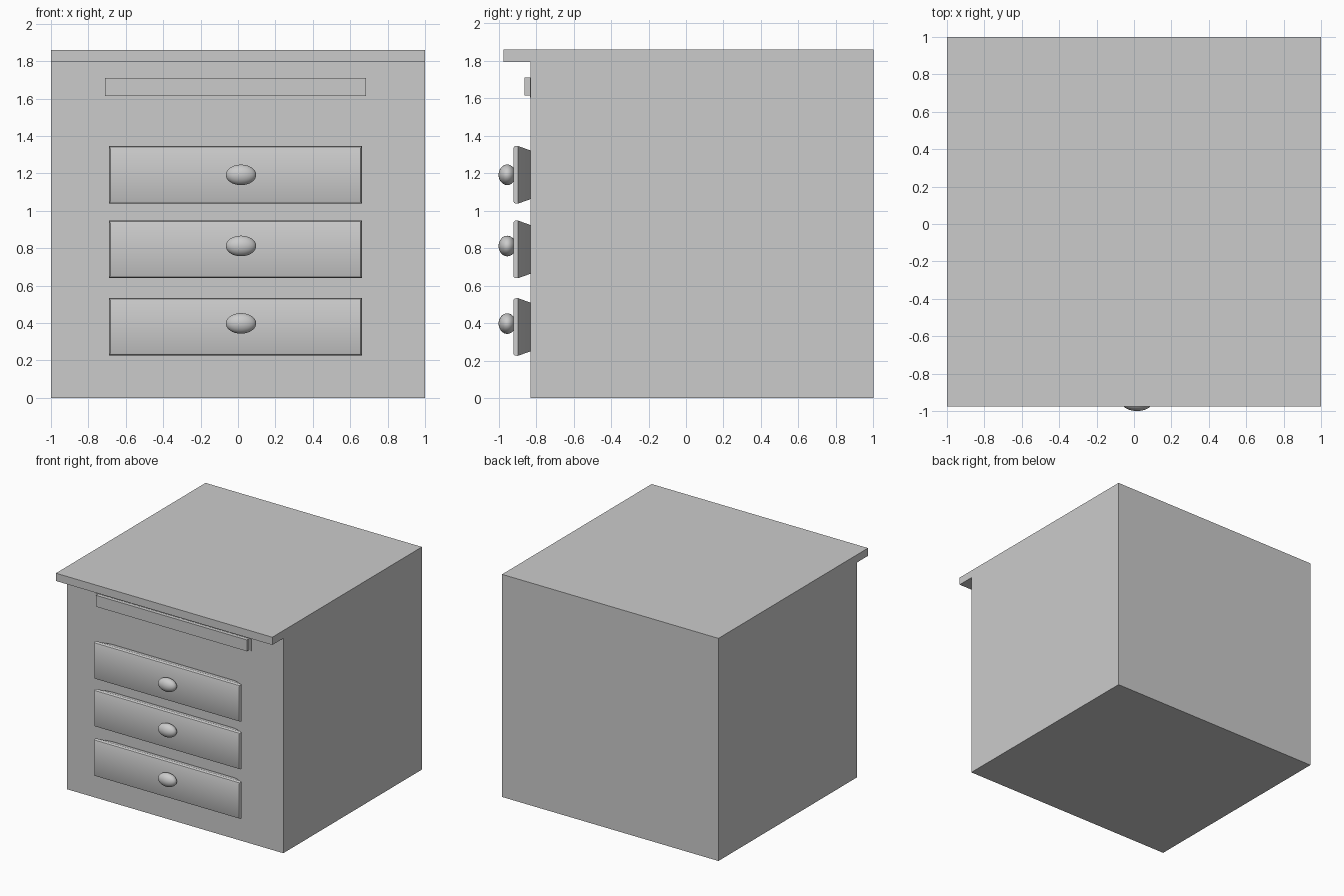
import bpy, bmesh, math

if "Cube" in bpy.data.objects:
    bpy.data.objects.remove(bpy.data.objects["Cube"])


def make_object(name, bm):
    bmesh.ops.recalc_face_normals(bm, faces=bm.faces[:])
    mesh = bpy.data.meshes.new(name)
    bm.to_mesh(mesh)
    bm.free()
    obj = bpy.data.objects.new(name, mesh)
    bpy.context.collection.objects.link(obj)
    return obj


def loft(name, rings):
    """Join closed rings of points into a capped solid."""
    bm = bmesh.new()
    loops = [[bm.verts.new(p) for p in ring] for ring in rings]
    for a, b in zip(loops, loops[1:]):
        n = len(a)
        for i in range(n):
            j = (i + 1) % n
            bm.faces.new((a[i], a[j], b[j], b[i]))
    bm.faces.new(loops[0])
    bm.faces.new(loops[-1])
    return make_object(name, bm)


def rect(y, x0, x1, z0, z1):
    return [(x0, y, z0), (x1, y, z0), (x1, y, z1), (x0, y, z1)]


def smooth(obj):
    bpy.ops.object.select_all(action='DESELECT')
    obj.select_set(True)
    bpy.context.view_layer.objects.active = obj
    bpy.ops.object.shade_smooth_by_angle(angle=math.radians(35))


FRONT = -0.83

# Cabinet body with overhanging top, one side profile swept across x
profile = [(FRONT, 0), (1, 0), (1, 1.86), (-0.975, 1.86), (-0.975, 1.795), (FRONT, 1.795)]
loft("cabinet_body", [[(x, y, z) for y, z in profile] for x in (-1, 1)])

# Pull-out shelf front and the thin, slightly tilted slot plate behind it
loft("shelf_front", [rect(y, -0.71, 0.685, 1.615, 1.71) for y in (-0.862, FRONT)])
plate = [(-0.73, 1.604), (0.705, 1.611), (0.705, 1.711), (-0.73, 1.711)]
loft("shelf_slot", [[(x, y, z) for x, z in plate] for y in (-0.833, FRONT)])

# Drawer fronts: rounded face, tapering back to the body; (y, half width, half height)
section = [(-0.921, 0.669, 0.142), (-0.918, 0.672, 0.149), (-0.911, 0.6745, 0.153),
           (-0.897, 0.676, 0.154), (FRONT, 0.565, 0.13)]
for label, zc, knob_z in (("top", 1.192, 1.192), ("middle", 0.794, 0.812), ("bottom", 0.38, 0.398)):
    cx = -0.014
    drawer = loft(f"{label}_drawer", [rect(y, cx - hx, cx + hx, zc - hz, zc + hz)
                                      for y, hx, hz in section])
    smooth(drawer)

    # Oval knob
    bpy.ops.mesh.primitive_uv_sphere_add(segments=32, ring_count=16, radius=1,
                                         location=(0.016, -0.954, knob_z))
    knob = bpy.context.object
    knob.name = f"{label}_knob"
    knob.scale = (0.081, 0.046, 0.055)
    bpy.ops.object.transform_apply(location=False, rotation=False, scale=True)
    smooth(knob)
